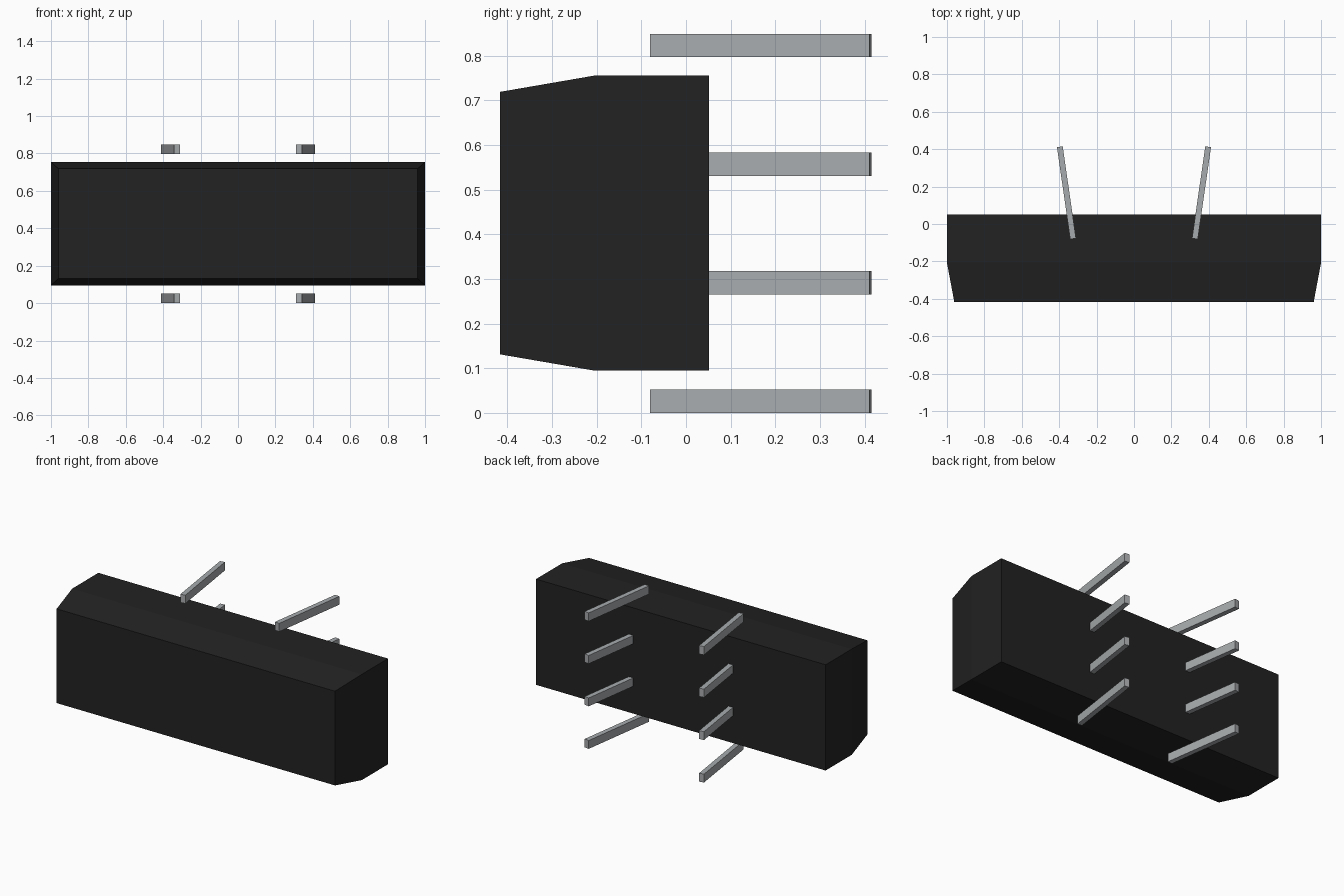
import bpy, bmesh, math
from mathutils import Matrix

cube = bpy.data.objects.get("Cube")
if cube:
    bpy.data.objects.remove(cube, do_unlink=True)


def material(name, rgb):
    mat = bpy.data.materials.new(name)
    mat.use_nodes = True
    mat.diffuse_color = (*rgb, 1)
    mat.node_tree.nodes["Principled BSDF"].inputs["Base Color"].default_value = (*rgb, 1)
    return mat


def add_object(name, bm, mat):
    bmesh.ops.recalc_face_normals(bm, faces=bm.faces)
    mesh = bpy.data.meshes.new(name)
    bm.to_mesh(mesh)
    bm.free()
    mesh.materials.append(mat)
    obj = bpy.data.objects.new(name, mesh)
    bpy.context.collection.objects.link(obj)
    return obj


charcoal = material("charcoal", (0.016, 0.016, 0.016))
steel_grey = material("steel_grey", (0.39, 0.41, 0.42))

# Housing: rectangular sections lofted from back to front, tapering at the front
MID_Z = 0.425
sections = [(0.051, 1.0, 0.33), (-0.207, 1.0, 0.33), (-0.416, 0.961, 0.294)]
bm = bmesh.new()
rings = [[bm.verts.new((sx * hx, y, MID_Z + sz * hz))
          for sx, sz in ((-1, -1), (1, -1), (1, 1), (-1, 1))]
         for y, hx, hz in sections]
for a, b in zip(rings, rings[1:]):
    for i in range(4):
        j = (i + 1) % 4
        bm.faces.new((a[i], a[j], b[j], b[i]))
bm.faces.new(rings[0])
bm.faces.new(rings[-1])
add_object("housing", bm, charcoal)

# Prongs: four splayed bars on each side, evenly stacked
BAR_SIZE = (0.031, 0.497, 0.052)
SPLAY = math.radians(8.2)
for side, sign in (("left", 1), ("right", -1)):
    for row in range(4):
        bm = bmesh.new()
        bmesh.ops.create_cube(bm, size=1, matrix=Matrix.Diagonal((*BAR_SIZE, 1)))
        bar = add_object(f"prong_{side}_{row + 1}", bm, steel_grey)
        bar.location = (sign * 0.361, 0.167, 0.026 + row * 0.2655)
        bar.rotation_euler.z = -sign * SPLAY
